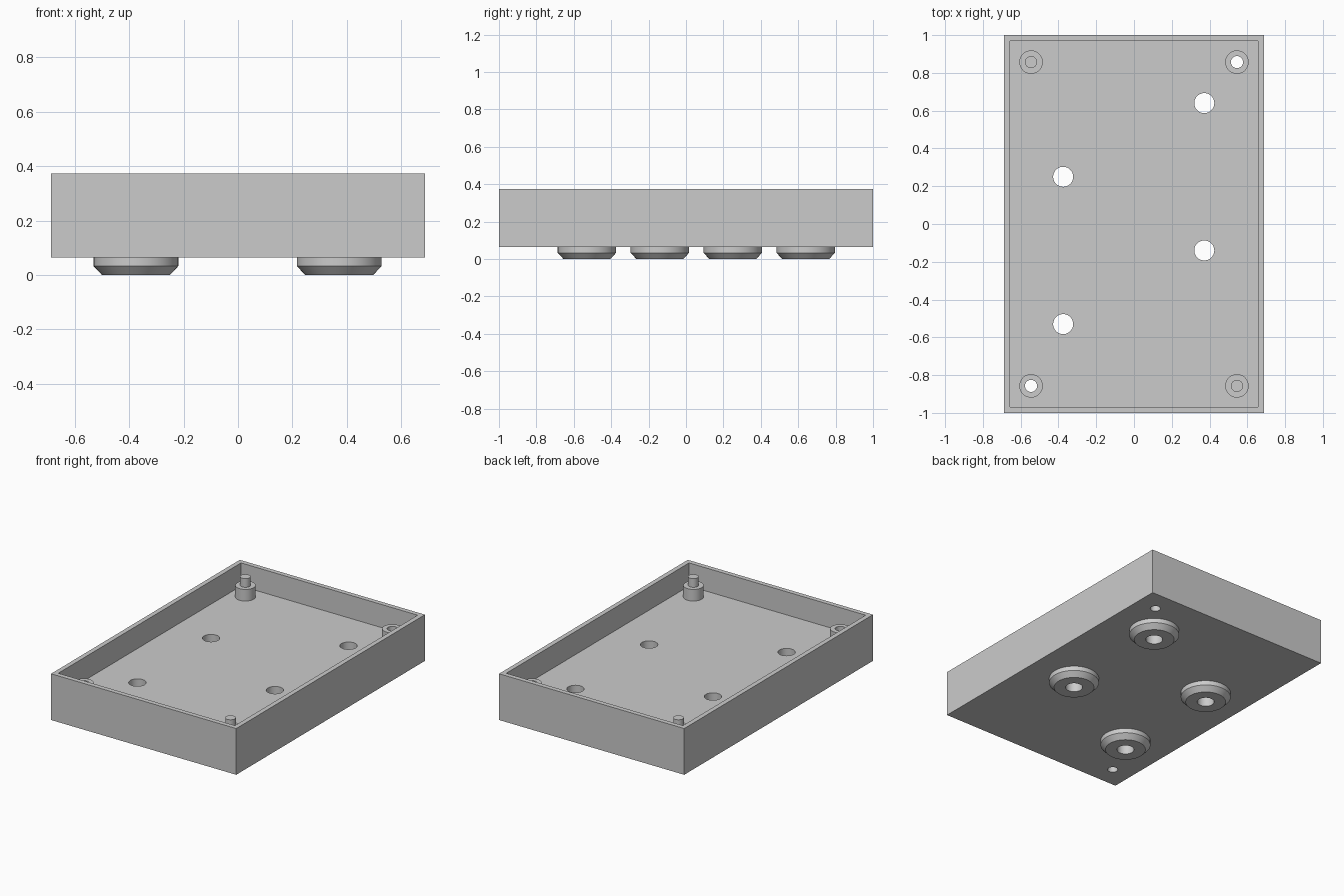
import bpy, bmesh, math
from mathutils import Vector

cube = bpy.data.objects.get("Cube")
if cube:
    bpy.data.objects.remove(cube, do_unlink=True)

HALF_X, HALF_Y, WALL = 0.687, 1.0, 0.045
BASE, FLOOR, RIM = 0.064, 0.219, 0.374
POST_TOP, PIN_TOP = 0.297, 0.355
FOOT_HOLE, SCREW_HOLE = 0.053, 0.032
POST_X, POST_Y = 0.545, 0.857
SEGMENTS = 48

grey = bpy.data.materials.new("plain grey")
grey.use_nodes = True
colour = (0.6, 0.6, 0.6, 1)
grey.diffuse_color = colour
grey.node_tree.nodes["Principled BSDF"].inputs["Base Color"].default_value = colour


def add_object(name, bm):
    bmesh.ops.recalc_face_normals(bm, faces=bm.faces)
    mesh = bpy.data.meshes.new(name)
    bm.to_mesh(mesh)
    bm.free()
    mesh.materials.append(grey)
    obj = bpy.data.objects.new(name, mesh)
    bpy.context.collection.objects.link(obj)
    return obj


def shade(obj):
    bpy.ops.object.select_all(action='DESELECT')
    obj.select_set(True)
    bpy.context.view_layer.objects.active = obj
    bpy.ops.object.shade_smooth_by_angle(angle=math.radians(30))


def lathe(bm, profile, x, y):
    """Spin a closed (radius, z) profile about a vertical axis at x, y."""
    verts = [bm.verts.new((x + r, y, z)) for r, z in profile]
    edges = [bm.edges.new((a, b)) for a, b in zip(verts, verts[1:] + verts[:1])]
    bmesh.ops.spin(bm, geom=verts + edges, cent=(x, y, 0), axis=(0, 0, 1),
                   angle=math.tau, steps=SEGMENTS, use_duplicate=False)
    bmesh.ops.remove_doubles(bm, verts=bm.verts, dist=0.0002)


def turned(name, profile, x, y):
    bm = bmesh.new()
    lathe(bm, profile, x, y)
    obj = add_object(name, bm)
    shade(obj)
    return obj


# Tray: a box with its top face inset and sunk to the floor
bm = bmesh.new()
bmesh.ops.create_cube(bm, size=2)
for v in bm.verts:
    v.co = Vector((v.co.x * HALF_X, v.co.y * HALF_Y, RIM if v.co.z > 0 else BASE))
top = max(bm.faces, key=lambda f: f.calc_center_median().z)
bmesh.ops.inset_region(bm, faces=[top], thickness=WALL)
sunk = bmesh.ops.extrude_face_region(bm, geom=[top])["geom"]
bmesh.ops.delete(bm, geom=[top], context='FACES_ONLY')
bmesh.ops.translate(bm, vec=(0, 0, FLOOR - RIM),
                    verts=[g for g in sunk if isinstance(g, bmesh.types.BMVert)])
tray = add_object("tray", bm)

# Feet stagger between the two sides; two opposite posts are hollow
feet = [(-0.375 if i % 2 == 0 else 0.372, -0.53 + 0.39 * i) for i in range(4)]
hollow_posts = [(s * POST_X, s * POST_Y) for s in (-1, 1)]
pin_posts = [(s * POST_X, -s * POST_Y) for s in (-1, 1)]

# Holes through the floor
bm = bmesh.new()
for places, radius in ((feet, FOOT_HOLE), (hollow_posts, SCREW_HOLE)):
    for x, y in places:
        lathe(bm, [(0, 0), (radius, 0), (radius, RIM), (0, RIM)], x, y)
cutter = add_object("hole_cutter", bm)
cutter.hide_render = True
cut = tray.modifiers.new("holes", 'BOOLEAN')
cut.operation, cut.solver, cut.object = 'DIFFERENCE', 'EXACT', cutter
bpy.context.view_layer.objects.active = tray
bpy.ops.object.modifier_apply(modifier=cut.name)
bpy.data.objects.remove(cutter, do_unlink=True)
shade(tray)

# Chamfered ring feet
for i, (x, y) in enumerate(feet):
    turned(f"foot_{i + 1}", [(FOOT_HOLE, 0), (0.125, 0), (0.156, 0.033),
                             (0.156, BASE), (FOOT_HOLE, BASE)], x, y)

# Hollow screw posts
for name, (x, y) in zip(("front_right", "back_left"), hollow_posts):
    turned(name + "_screw_post", [(SCREW_HOLE, FLOOR), (0.062, FLOOR),
                                  (0.062, POST_TOP), (SCREW_HOLE, POST_TOP)], x, y)

# Posts with a locating pin
for name, (x, y) in zip(("back_right", "front_left"), pin_posts):
    turned(name + "_pin_post", [(0, FLOOR), (0.062, FLOOR), (0.062, POST_TOP),
                                (SCREW_HOLE, POST_TOP), (SCREW_HOLE, PIN_TOP),
                                (0, PIN_TOP)], x, y)
